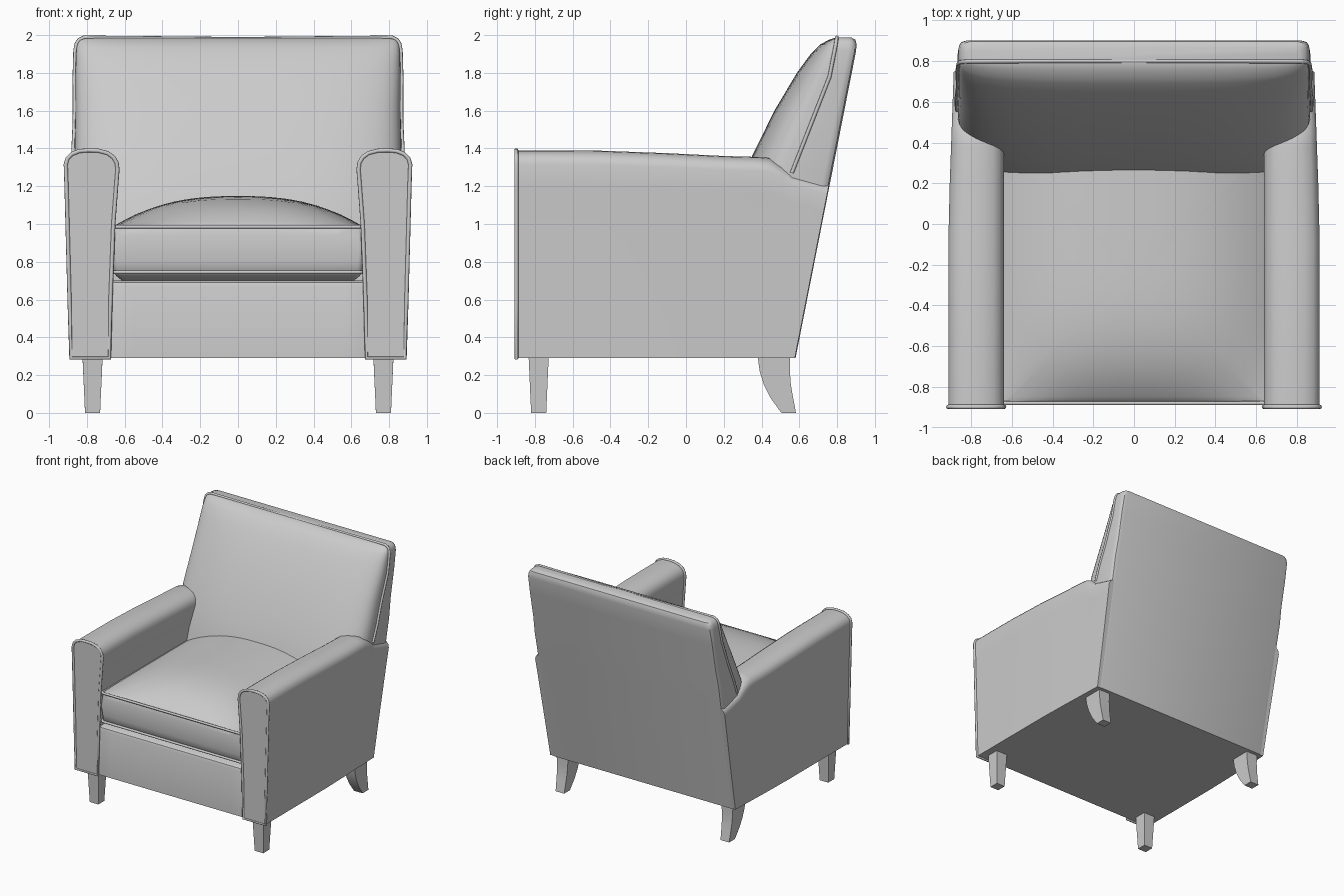
import bpy, bmesh, math

if "Cube" in bpy.data.objects:
    bpy.data.objects.remove(bpy.data.objects["Cube"])

fabric = bpy.data.materials.new("light grey fabric")
fabric.diffuse_color = (0.6, 0.6, 0.6, 1)
fabric.use_nodes = True
fabric.node_tree.nodes["Principled BSDF"].inputs["Base Color"].default_value = fabric.diffuse_color


def smooth(ob, angle=35):
    bpy.ops.object.select_all(action='DESELECT')
    ob.select_set(True)
    bpy.context.view_layer.objects.active = ob
    bpy.ops.object.shade_smooth_by_angle(angle=math.radians(angle))


def loft(name, rings, angle=35):
    """Skin equal-length closed rings and cap both ends."""
    bm = bmesh.new()
    vs = [[bm.verts.new(p) for p in r] for r in rings]
    n = len(vs[0])
    for a, b in zip(vs, vs[1:]):
        for i in range(n):
            j = (i + 1) % n
            bm.faces.new((a[i], a[j], b[j], b[i]))
    bm.faces.new(vs[0])
    bm.faces.new(vs[-1])
    bmesh.ops.recalc_face_normals(bm, faces=bm.faces)
    me = bpy.data.meshes.new(name)
    bm.to_mesh(me)
    bm.free()
    me.materials.append(fabric)
    ob = bpy.data.objects.new(name, me)
    bpy.context.collection.objects.link(ob)
    smooth(ob, angle)
    return ob


def piping(name, pts, r=0.01, cyclic=False):
    cu = bpy.data.curves.new(name, 'CURVE')
    cu.dimensions = '3D'
    cu.bevel_depth = r
    cu.bevel_resolution = 2
    cu.use_fill_caps = True
    sp = cu.splines.new('POLY')
    sp.points.add(len(pts) - 1)
    for p, co in zip(sp.points, pts):
        p.co = (*co, 1)
    sp.use_cyclic_u = cyclic
    cu.materials.append(fabric)
    ob = bpy.data.objects.new(name, cu)
    bpy.context.collection.objects.link(ob)
    bpy.ops.object.select_all(action='DESELECT')
    ob.select_set(True)
    bpy.context.view_layer.objects.active = ob
    bpy.ops.object.convert(target='MESH')
    smooth(bpy.context.view_layer.objects.active, 60)


def lerp(table, t):
    for (a, u), (b, v) in zip(table, table[1:]):
        if t <= b:
            return u + (v - u) * (t - a) / (b - a)
    return table[-1][1]


def rear(z):
    return 0.58 + 0.197 * (z - 0.29)


def rect(w, y0, y1, r, n=6):
    """Rounded rectangle outline, subdivided along its sides."""
    pts = []
    for cx, cy, a0 in ((w - r, y1 - r, 0), (r - w, y1 - r, 90),
                       (r - w, y0 + r, 180), (w - r, y0 + r, 270)):
        for k in range(n + 1):
            a = math.radians(a0 + 90 * k / n)
            pts.append((cx + r * math.cos(a), cy + r * math.sin(a)))
    out = []
    for i, p in enumerate(pts):
        q = pts[(i + 1) % len(pts)]
        m = 12 if math.dist(p, q) > 0.2 else 1
        out += [(p[0] + (q[0] - p[0]) * k / m, p[1] + (q[1] - p[1]) * k / m) for k in range(m)]
    return out


# Arms: rounded section swept from front to the raked back
section = [(.68, .29), (.675, .6), (.66, 1.0), (.645, 1.2), (.638, 1.29), (.643, 1.325),
           (.66, 1.353), (.69, 1.375), (.74, 1.388), (.79, 1.39), (.84, 1.386), (.88, 1.37),
           (.903, 1.347), (.912, 1.315), (.908, 1.2), (.9, .9), (.892, .6), (.885, .29)]
stations = [(-.9, 1.39), (-.7, 1.39), (-.45, 1.388), (-.1, 1.375), (.2, 1.36),
            (.38, 1.355), (.44, 1.35), (.5, 1.32), (.56, 1.272), (9, 1.222)]
for side, label in ((-1, "left"), (1, "right")):
    rings = []
    for y, top in stations:
        ring = []
        for x, z in section:
            z = .29 + (z - .29) * (top - .29) / 1.1
            yy = min(y, rear(z) - .004)
            if x > .8:
                x -= .025 * max(0, yy) / .7
            ring.append((side * x, yy, z))
        rings.append(ring)
    loft(label + "_arm", rings)
    # welt around the arm front
    piping(label + "_arm_piping", [(side * x, -.898, z) for x, z in section], .011, True)

# Base with front rail
base = loft("base", [[(x, y, z) for x, y in rect(.682, -.885, .55, .01, 2)] for z in (.29, .67)]
            + [[(x, y, .69) for x, y in rect(.682, -.878, .55, .01, 2)]]
            + [[(x, y, .70) for x, y in rect(.682, -.86, .55, .01, 2)]])

# Seat cushion: bulging sides and crowned top
W, Y0, Y1 = .664, -.878, .36


def crown(x, y):
    u = min(1, abs(x) / W)
    v = min(1, abs(y + .1) / .778) if y < -.1 else 0
    return .985 + .163 * (1 - u ** 2.5) * (1 - v ** 4)


outline = rect(W, Y0, Y1, .03)
rings = []
for z, d in ((.70, .05), (.725, .02), (.745, .004), (.80, 0), (.87, -.006), (.94, 0), (.985, .004)):
    rings.append([(x * (1 - d / W), y * (1 - d / .6), z) for x, y in outline])
cy = -.26
for s in (.98, .95, .9, .82, .72, .6, .45, .3, .15, .02):
    rings.append([(x * s, cy + (y - cy) * s, crown(x * s, cy + (y - cy) * s)) for x, y in outline])
loft("seat_cushion", rings, 50)
for z in (.745, .985):
    piping("seat_piping", [(x, y - .002, z) for x, y in outline], .01, True)

# Back: outer shell behind the welt, padded front before it
seam = [(.29, .45), (1.0, .46), (1.27, .56), (1.78, .76), (1.95, .793), (2, .80)]
width = [(.29, .862), (1.2, .868), (1.4, .872), (1.55, .865), (1.8, .866), (1.92, .862),
         (1.955, .855), (1.975, .842), (1.988, .815)]
rings = []
for z in (.29, .7, 1.0, 1.27, 1.4, 1.55, 1.78, 1.92, 1.955, 1.975, 1.988):
    w, yf = lerp(width, z), lerp(seam, z)
    yr = rear(z) - lerp([(0, 0), (1.92, 0), (1.955, .006), (1.975, .015), (1.988, .04)], z)
    half = [(w, yf), (w, yr - .04), (w - .004, yr - .022), (w - .014, yr - .008), (w - .04, yr)]
    pts = half + [(-x, y) for x, y in reversed(half)]
    rings.append([(x, y, z) for x, y in pts])
loft("back_shell", rings)

front = [(.9, .2), (1.1, .245), (1.36, .35), (1.6, .468), (1.8, .587), (1.9, .66),
         (1.95, .71), (1.975, .755), (1.985, .785)]
rings = []
for z in (.9, 1.1, 1.25, 1.36, 1.48, 1.6, 1.7, 1.8, 1.86, 1.9, 1.93, 1.95, 1.965, 1.975, 1.985):
    w, yp, yf = lerp(width, z) - .004, lerp(seam, z) + .01, lerp(front, z)
    ring = []
    for k in range(33):
        a = math.pi * k / 32
        c, s = math.cos(a), math.sin(a)
        e = 2 / 3.4
        ring.append((w * math.copysign(abs(c) ** e, c), yp - (yp - yf) * max(0, s) ** e, z))
    rings.append(ring)
loft("back_cushion", rings, 50)

zs = [1.27, 1.4, 1.55, 1.78, 1.92, 1.955, 1.975, 1.988]
half = [(lerp(width, z), lerp(seam, z), z) for z in zs]
piping("back_piping", half + [(.4, .80, 1.984), (0, .80, 1.98), (-.4, .80, 1.984)]
       + [(-x, y, z) for x, y, z in reversed(half)], .01)

# Legs: tapered front pair, curved rear pair
rear_leg = [(.295, .38, .55), (.22, .39, .55), (.15, .412, .555), (.08, .447, .567),
            (.03, .483, .577), (0, .505, .582)]
for side, label in ((-1, "left"), (1, "right")):
    loft(label + "_front_leg", [
        [(side * (.77 + sx * h), -.78 + sy * h, z) for sx, sy in ((-1, -1), (1, -1), (1, 1), (-1, 1))]
        for z, h in ((0, .04), (.295, .053))])
    loft(label + "_rear_leg", [
        [(side * (.77 + sx * (.04 + .045 * z)), y, z)
         for sx, y in ((-1, a), (1, a), (1, b), (-1, b))] for z, a, b in rear_leg])
